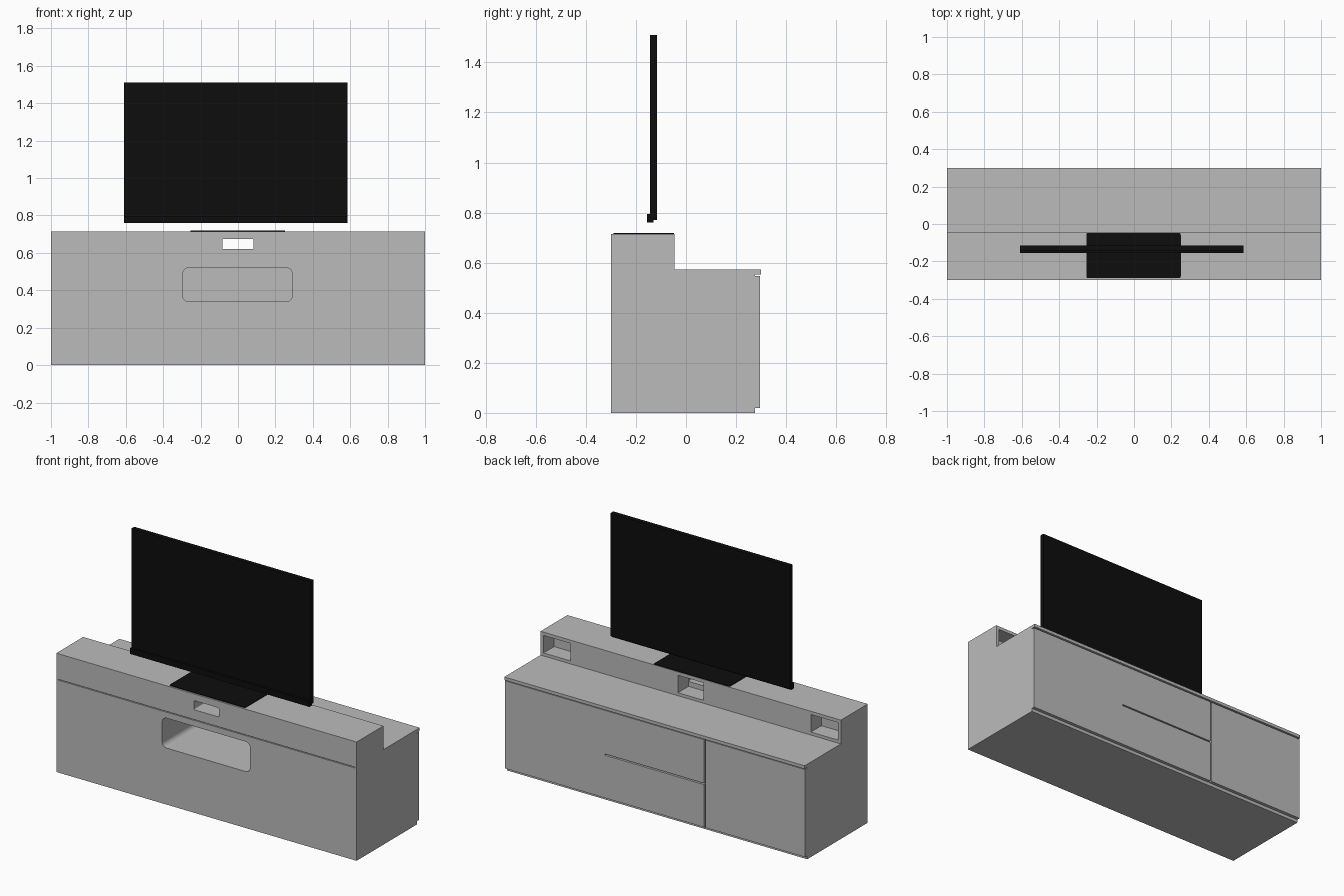
import bpy, bmesh

start = bpy.data.objects.get("Cube")
if start:
    bpy.data.objects.remove(start, do_unlink=True)


def material(name, rgb):
    m = bpy.data.materials.new(name)
    m.use_nodes = True
    m.diffuse_color = (*rgb, 1)
    m.node_tree.nodes["Principled BSDF"].inputs["Base Color"].default_value = (*rgb, 1)
    return m


GREY = material("light grey", (0.5, 0.5, 0.5))
BLACK = material("black", (0.004, 0.004, 0.004))


def make_object(name, bm, mat):
    bmesh.ops.recalc_face_normals(bm, faces=bm.faces)
    mesh = bpy.data.meshes.new(name)
    bm.to_mesh(mesh)
    bm.free()
    mesh.materials.append(mat)
    obj = bpy.data.objects.new(name, mesh)
    bpy.context.collection.objects.link(obj)
    return obj


def box(name, x, y, z, mat, radius=0, axis=1):
    """Box from (min, max) ranges; edges along the axis can be rounded."""
    bm = bmesh.new()
    bmesh.ops.create_cube(bm, size=1)
    for v in bm.verts:
        v.co = [r[0] if c < 0 else r[1] for c, r in zip(v.co, (x, y, z))]
    if radius:
        edges = [e for e in bm.edges
                 if abs(e.verts[0].co[axis] - e.verts[1].co[axis]) > 1e-5]
        bmesh.ops.bevel(bm, geom=edges, offset=radius, segments=6,
                        profile=0.5, affect='EDGES')
    return make_object(name, bm, mat)


def cut(target, cutter):
    """Subtract the cutter from the target, then discard it."""
    cutter.hide_render = True
    mod = target.modifiers.new("cut", 'BOOLEAN')
    mod.operation = 'DIFFERENCE'
    mod.solver = 'EXACT'
    mod.object = cutter
    bpy.context.view_layer.objects.active = target
    bpy.ops.object.modifier_apply(modifier=mod.name)
    bpy.data.objects.remove(cutter, do_unlink=True)


# Cabinet carcass: stepped side profile extruded along x
profile = [(-0.3, 0), (0.275, 0), (0.275, 0.553), (0.3, 0.553),
           (0.3, 0.572), (-0.045, 0.572), (-0.045, 0.715), (-0.3, 0.715)]
bm = bmesh.new()
face = bm.faces.new([bm.verts.new((-1, y, z)) for y, z in profile])
side = bmesh.ops.extrude_face_region(bm, geom=[face])["geom"]
bmesh.ops.translate(bm, vec=(2, 0, 0),
                    verts=[v for v in side if isinstance(v, bmesh.types.BMVert)])
cabinet = make_object("cabinet_body", bm, GREY)

# Rounded front recess and thin seam above it
cut(cabinet, box("recess_cutter", (-0.295, 0.29), (-0.4, 0.2), (0.34, 0.52), GREY, 0.03))
cut(cabinet, box("seam_cutter", (-0.99, 0.99), (-0.4, -0.292), (0.556, 0.561), GREY))

# Cable pockets in the back of the raised part
for x in ((-0.98, -0.8), (-0.085, 0.085), (0.8, 0.98)):
    cut(cabinet, box("pocket_cutter", x, (-0.145, 0.1), (0.59, 0.695), GREY))

# Cable opening running through to the front
cut(cabinet, box("opening_cutter", (-0.083, 0.083), (-0.4, -0.1), (0.62, 0.675), GREY, 0.006))

# Door and drawer panels on the back
panels = {
    "narrow_door": ((-1, -0.338), (0.02, 0.547)),
    "upper_drawer": ((-0.328, 0.334), (0.285, 0.547)),
    "lower_drawer": ((-0.328, 0.334), (0.02, 0.277)),
    "wide_door": ((0.334, 1), (0.02, 0.547)),
}
for name, (x, z) in panels.items():
    box(name, x, (0.275, 0.295), z, GREY)

# Television: stand plate, screen panel and lower bar
box("stand_plate", (-0.255, 0.25), (-0.29, -0.048), (0.715, 0.719), BLACK, 0.01, axis=2)
box("screen_panel", (-0.61, 0.585), (-0.144, -0.116), (0.77, 1.51), BLACK)
box("screen_lower_bar", (-0.61, 0.585), (-0.156, -0.13), (0.76, 0.795), BLACK)
